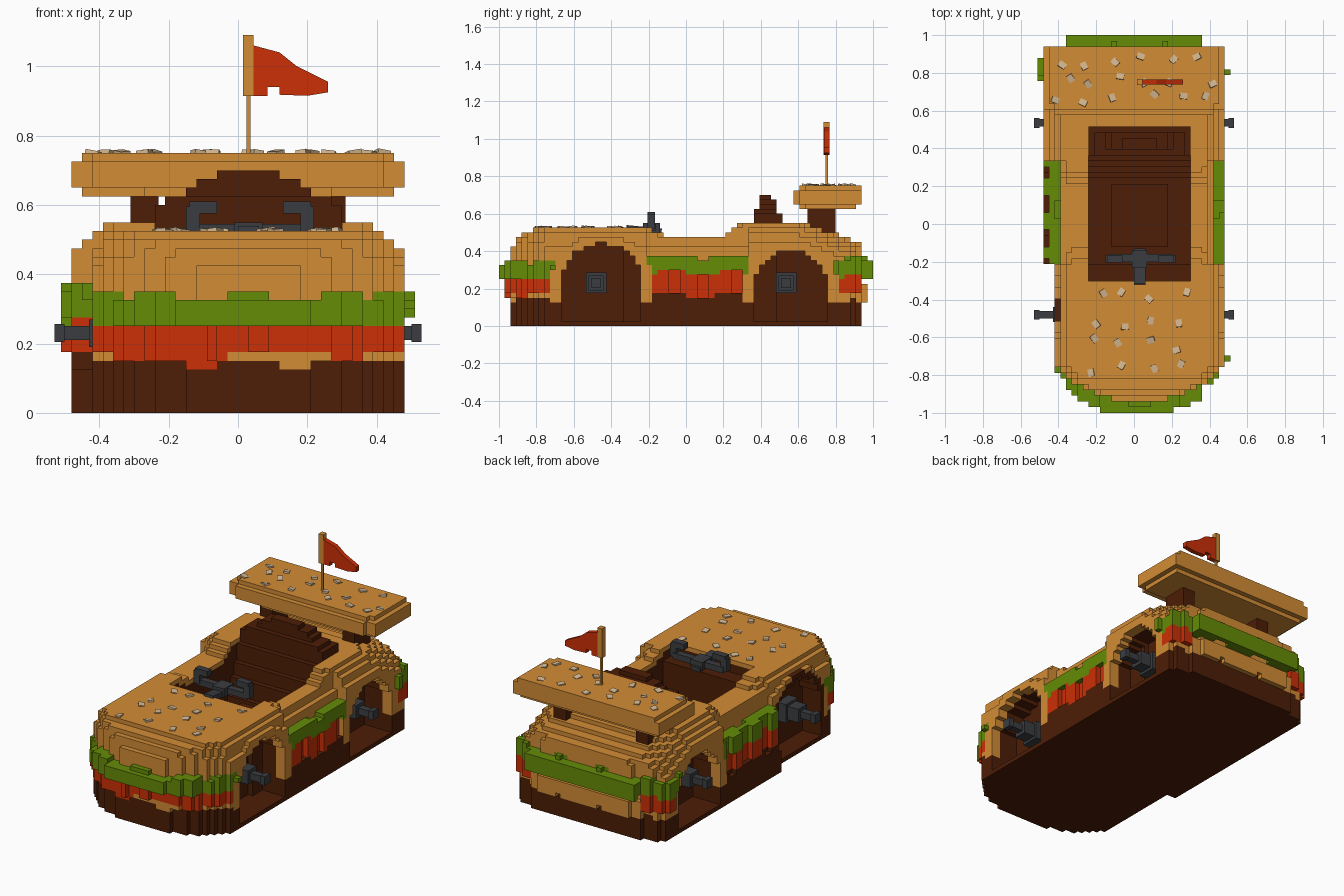
import bpy, bmesh, math, random
from mathutils import Matrix, Vector, Euler

if "Cube" in bpy.data.objects:
    bpy.data.objects.remove(bpy.data.objects["Cube"])

random.seed(4)


def material(name, rgb):
    m = bpy.data.materials.new(name)
    m.diffuse_color = (*rgb, 1)
    m.use_nodes = True
    m.node_tree.nodes["Principled BSDF"].inputs["Base Color"].default_value = m.diffuse_color
    return m


BUN = material("toasted bun", (0.65, 0.262, 0.036))
PATTY = material("dark brown", (0.074, 0.0125, 0.002))
LETTUCE = material("lettuce green", (0.133, 0.262, 0.002))
TOMATO = material("tomato red", (0.60, 0.029, 0.002))
METAL = material("dark grey", (0.042, 0.046, 0.051))
SEED = material("sesame cream", (0.65, 0.47, 0.28))


def make(name, bm, mat):
    bmesh.ops.recalc_face_normals(bm, faces=bm.faces)
    me = bpy.data.meshes.new(name)
    bm.to_mesh(me)
    bm.free()
    me.materials.append(mat)
    ob = bpy.data.objects.new(name, me)
    bpy.context.collection.objects.link(ob)
    return ob


def add_box(bm, x0, x1, y0, y1, z0, z1, rot=(0, 0, 0)):
    mid = Vector(((x0 + x1) / 2, (y0 + y1) / 2, (z0 + z1) / 2))
    bmesh.ops.create_cube(bm, size=1, matrix=Matrix.LocRotScale(
        mid, Euler(rot), Vector((x1 - x0, y1 - y0, z1 - z0))))


def boxes(name, mat, *specs):
    bm = bmesh.new()
    for s in specs:
        add_box(bm, *s)
    return make(name, bm, mat)


# ---- blocky car body: a rule gives the part at each grid cell ----
DECK = [(-1, .40), (-.92, .45), (-.85, .50), (-.75, .535), (-.24, .535), (-.12, .485),
        (.2, .485), (.3, .56), (.6, .56), (.75, .51), (1, .41)]


def deck(y):
    for (y0, z0), (y1, z1) in zip(DECK, DECK[1:]):
        if y <= y1:
            return z0 + (z1 - z0) * (y - y0) / (y1 - y0)
    return DECK[-1][1]


def crown(x, y, c):
    return deck(y) - 4 * max(0, abs(x - c) - .31) ** 2


def within(x, y, c, w, grow):
    front = -.93 + .2 * (abs(x - .03) / .45) ** 3
    rear = .935 - .07 * (abs(x) / .48) ** 4
    return abs(x - c) < w + grow and front - grow < y < rear + grow


def part_at(x, y, z):
    # rear wing
    if z > .625 and y > .55:
        step = .05 if z < .65 else (.03 if z > .725 else 0)
        corner = .04 * (abs(x) / .48) ** 6
        if z < .75 and abs(x) < .485 - step * .7 and .57 + step + corner < y < .945 - step * .5:
            return "wing"
    # cockpit tub and reclined seat
    u = abs(x - .03)
    back = .24 + (z - .2) * .33
    if u < .28 and -.31 < y < .53:
        if y > back:
            top = .70 - (u / .28) ** 2 * .13
            if z < top and y < .53 - max(0, z - .55) * .5:
                return "seat"
            if z > deck(y):
                return None
        else:
            floor = .45 if y < -.22 else (.25 if u < .14 and -.12 < y < .22 else .2)
            return "tub" if z < floor else None
    if u < .31 and -.34 < y < .5 and z < deck(y) - .03:
        return "tub"
    # wheel wells with bun arches
    arch = False
    for yc, r in ((-.45, .22), (.56, .20)):
        zc = r
        d = abs(y - yc) if z < zc else math.hypot(y - yc, z - zc)
        if d < r and z > .03:
            if abs(x) > .30:
                return None
            return "tub"
        if d < r + .03 and z > .03 and abs(x) < .41:
            return "tub"
        arch = arch or (d < r + .055 and z > .13)
    # stacked layers, one set of heights per zone
    n = .014 * math.sin(41 * x + 2) * math.sin(37 * y + 1)
    h = .012 * math.sin(23 * x + 1) * math.sin(19 * y)
    if y < -.22:
        c, w, z1, z2, z3 = .03, .44, .145, .25, .335
    elif y < .32:
        c, w, z1, z2, z3 = .005, .40, .165, .285, .37
    else:
        c, w, z1, z2, z3 = -.005, .475, .13, .26, .355
    if arch:
        cc = .03 if y < .05 else -.005
        ww = .445 if y < .05 else .485
        return "bun" if within(x, y, cc, ww, 0) and z < crown(x, y, cc) else None
    middle = -.22 < y < .32
    if z < z1 + h:
        return "patty" if within(x, y, c, .46 if middle else w, .01) else None
    if z < z2 + h:
        if y < -.8 and -.02 < x < .27 and z < .175:     # cheese-like drip on the nose
            return "bun" if within(x, y, c, w, .02) else None
        if y > .7 and abs(x) < .36:                     # rear bumper
            return "bun" if within(x, y, c, w, .03 if z < .22 else 0) else None
        if not middle and z < .175 and abs(x) > .36:    # lower bun at the corners
            return "bun" if within(x, y, c, w, .01) else None
        return "tomato" if within(x, y, c, w, (.065 if middle else .025) + n) else None
    if z < z3 + h:
        grow = .07 if middle or abs(x) < .36 else .025
        return "lettuce" if within(x, y, c, w, grow + n * .7) else None
    slope = max(0, z - .42) * (.35 if y < 0 else .2)
    return "bun" if within(x, y, c, w, -slope) and z < crown(x, y, c) else None


NX, NY, NZ = 18, 33, 31
SX, SY, SZ = .03, 1 / 33, .025
cells = {}
for i in range(-NX, NX):
    for j in range(-NY, NY):
        for k in range(NZ):
            p = part_at((i + .5) * SX, (j + .5) * SY, (k + .5) * SZ)
            if p:
                cells[i, j, k] = p


def block_part(name, label, mat):
    bm, verts = bmesh.new(), {}

    def vert(key):
        if key not in verts:
            verts[key] = bm.verts.new((key[0] * SX, key[1] * SY, key[2] * SZ))
        return verts[key]

    for cell, lab in cells.items():
        if lab != label:
            continue
        for a in range(3):
            for s in (0, 1):
                nb = list(cell)
                nb[a] += 2 * s - 1
                if tuple(nb) in cells:
                    continue
                quad = []
                for du, dv in ((0, 0), (1, 0), (1, 1), (0, 1)):
                    q = list(cell)
                    q[a] += s
                    q[(a + 1) % 3] += du
                    q[(a + 2) % 3] += dv
                    quad.append(vert(tuple(q)))
                bm.faces.new(quad if s else quad[::-1])
    me = bpy.data.meshes.new(name)
    bm.to_mesh(me)
    bm.free()
    me.materials.append(mat)
    bpy.context.collection.objects.link(bpy.data.objects.new(name, me))


for name, label, mat in (("bun_body", "bun", BUN), ("rear_wing", "wing", BUN),
                         ("patty_chassis", "patty", PATTY), ("cockpit_and_wheel_wells", "tub", PATTY),
                         ("seat", "seat", PATTY), ("lettuce_layer", "lettuce", LETTUCE),
                         ("tomato_layer", "tomato", TOMATO)):
    block_part(name, label, mat)

# wing supports
boxes("wing_supports", PATTY, *[(s * .27 - .04, s * .27 + .04, .65, .80, .48, .64) for s in (-1, 1)])

# axle stubs with hubs
for label, y in (("front", -.48), ("rear", .535)):
    bm = bmesh.new()
    for s in (-1, 1):
        for x0, x1, r in ((.28, .36, .055), (.36, .43, .04), (.42, .51, .02), (.50, .53, .026)):
            a, b = sorted((s * x0, s * x1))
            add_box(bm, a, b, y - r, y + r, .23 - r, .23 + r)
    make(label + "_axle", bm, METAL)

# steering wheel: column, crossbar and hooked grips
wheel = [(0, .06, -.32, -.13, .50, .53, (-.1, 0, 0)), (-.13, .20, -.20, -.16, .51, .545),
         (-.01, .07, -.23, -.14, .50, .55)]
for s in (-1, 1):
    a, b = sorted((.035 + s * .145, .035 + s * .185))
    wheel.append((a, b, -.205, -.165, .52, .595))
    a, b = sorted((.035 + s * .095, .035 + s * .175))
    wheel.append((a, b, -.205, -.165, .575, .61))
boxes("steering_wheel", METAL, *wheel)

# flag pole and pennant
boxes("flag_pole", BUN, (.024, .036, .746, .758, .74, .92), (.015, .045, .736, .768, .915, 1.09))
outline = [(.045, 1.06), (.12, 1.04), (.17, 1.0), (.26, .955), (.26, .925), (.2, .915),
           (.12, .918), (.12, .94), (.085, .94), (.085, .915), (.045, .915)]
bm = bmesh.new()
face = bm.faces.new([bm.verts.new((x, .738, z)) for x, z in outline])
ext = bmesh.ops.extrude_face_region(bm, geom=[face])
bmesh.ops.translate(bm, vec=(0, .028, 0), verts=[v for v in ext["geom"] if isinstance(v, bmesh.types.BMVert)])
make("flag", bm, TOMATO)


# sesame seeds scattered on hood and wing
def seeds(name, nx, ny, x0, x1, y0, y1, z):
    bm = bmesh.new()
    for i in range(nx):
        for j in range(ny):
            x = x0 + (x1 - x0) * (i + random.uniform(.2, .8)) / nx
            y = y0 + (y1 - y0) * (j + random.uniform(.2, .8)) / ny
            add_box(bm, x - .016, x + .016, y - .02, y + .02, z - .016, z + .007,
                    (random.uniform(-.2, .2), random.uniform(-.2, .2), random.uniform(0, 3)))
    make(name, bm, SEED)


seeds("hood_seeds", 4, 4, -.28, .34, -.82, -.33, max(k + 1 for i, j, k in cells if j == -18) * SZ)
seeds("wing_seeds", 6, 3, -.45, .45, .62, .91, .75)
